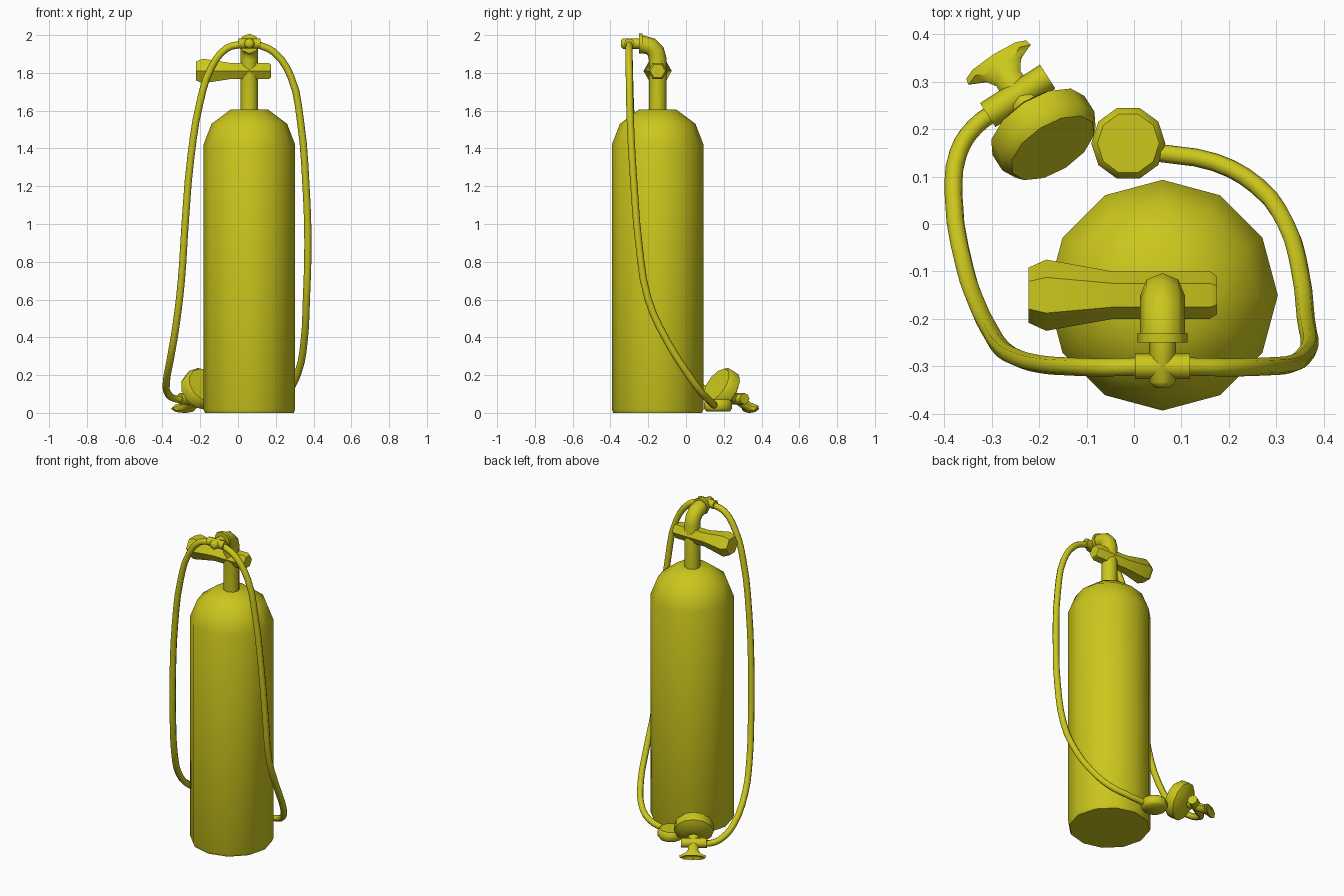
import bpy, bmesh
from math import cos, sin, pi, radians
from mathutils import Matrix, Vector

if "Cube" in bpy.data.objects:
    bpy.data.objects.remove(bpy.data.objects["Cube"])

mat = bpy.data.materials.new("yellow")
mat.diffuse_color = (0.6, 0.57, 0.012, 1)
mat.use_nodes = True
mat.node_tree.nodes["Principled BSDF"].inputs["Base Color"].default_value = mat.diffuse_color


def frame(origin, z_axis, x_axis):
    """Local frame: Z along z_axis, X near x_axis."""
    z = Vector(z_axis).normalized()
    y = z.cross(Vector(x_axis)).normalized()
    m = Matrix((y.cross(z), y, z)).transposed().to_4x4()
    m.translation = Vector(origin)
    return m


def finish(ob, angle):
    ob.data.materials.append(mat)
    bpy.ops.object.select_all(action='DESELECT')
    ob.select_set(True)
    bpy.context.view_layer.objects.active = ob
    bpy.ops.object.shade_smooth_by_angle(angle=radians(angle))


def loft(name, sections, sides, matrix, angle=50, turn=0.0):
    """Stack of elliptical rings (half width, half depth, height), capped."""
    bm = bmesh.new()
    rings = []
    for a, b, h in sections:
        rings.append([bm.verts.new((a * cos(turn + 2 * pi * i / sides),
                                    b * sin(turn + 2 * pi * i / sides), h))
                      for i in range(sides)])
    for lo, hi in zip(rings, rings[1:]):
        for i in range(sides):
            j = (i + 1) % sides
            bm.faces.new((lo[i], lo[j], hi[j], hi[i]))
    bm.faces.new(rings[0][::-1])
    bm.faces.new(rings[-1])
    bm.transform(matrix)
    me = bpy.data.meshes.new(name)
    bm.to_mesh(me)
    bm.free()
    ob = bpy.data.objects.new(name, me)
    bpy.context.collection.objects.link(ob)
    finish(ob, angle)


def lathe(name, profile, sides, matrix, **kw):
    loft(name, [(r, r, h) for r, h in profile], sides, matrix, **kw)


def tube(name, points, radius, smooth=True):
    """Round tube through the points, converted to a mesh."""
    cu = bpy.data.curves.new(name, 'CURVE')
    cu.dimensions = '3D'
    cu.bevel_depth = radius
    cu.bevel_resolution = 2
    cu.use_fill_caps = True
    cu.resolution_u = 3
    if smooth:
        sp = cu.splines.new('BEZIER')
        sp.bezier_points.add(len(points) - 1)
        for bp, p in zip(sp.bezier_points, points):
            bp.co = p
            bp.handle_left_type = bp.handle_right_type = 'AUTO'
    else:
        sp = cu.splines.new('POLY')
        sp.points.add(len(points) - 1)
        for q, p in zip(sp.points, points):
            q.co = (*p, 1)
    ob = bpy.data.objects.new(name, cu)
    bpy.context.collection.objects.link(ob)
    bpy.ops.object.select_all(action='DESELECT')
    ob.select_set(True)
    bpy.context.view_layer.objects.active = ob
    bpy.ops.object.convert(target='MESH')
    finish(bpy.context.view_layer.objects.active, 60)


CX, CY = 0.06, -0.15

# Air tank
lathe("tank", [(0.235, 0), (0.243, 0.02), (0.243, 1.42), (0.2, 1.53), (0.1, 1.605)],
      12, frame((CX, CY, 0), (0, 0, 1), (1, 0, 0)))

# Valve stem with elbow to the front
tube("valve_stem", [(CX, y, z) for y, z in
                    [(-0.15, 1.58), (-0.15, 1.875), (-0.16, 1.913), (-0.187, 1.94),
                     (-0.225, 1.95), (-0.25, 1.95)]], 0.047, smooth=False)

# Valve cross bar and flared knob
lathe("valve_knob", [(0.058, -0.222), (0.075, -0.185), (0.05, -0.045), (0.05, 0.16), (0.04, 0.175)],
      6, frame((0, CY, 1.81), (1, 0, 0), (0, 1, 0)))

# Hose junction on the elbow outlet
front = frame((CX, 0, 1.955), (0, -1, 0), (1, 0, 0))
lathe("outlet_collar", [(0.053, 0.23), (0.053, 0.25)], 8, front)
lathe("outlet_pin", [(0.028, 0.24), (0.028, 0.333), (0.016, 0.345)], 8, front)
lathe("hose_junction", [(0.027, 0.002), (0.027, 0.118)], 8,
      frame((0, -0.3, 1.955), (1, 0, 0), (0, 1, 0)))

# Hoses
tube("right_hose", [(0.1, -0.3, 1.952), (0.19, -0.302, 1.91), (0.28, -0.3, 1.78),
                    (0.33, -0.295, 1.55), (0.36, -0.275, 1.2), (0.37, -0.25, 0.9),
                    (0.362, -0.2, 0.6), (0.35, -0.1, 0.38), (0.32, 0, 0.22),
                    (0.26, 0.08, 0.11), (0.17, 0.13, 0.06), (0.05, 0.15, 0.04)], 0.019)
tube("left_hose", [(0.02, -0.3, 1.952), (-0.06, -0.302, 1.93), (-0.14, -0.3, 1.83),
                   (-0.2, -0.295, 1.65), (-0.25, -0.28, 1.35), (-0.28, -0.26, 1.0),
                   (-0.3, -0.23, 0.7), (-0.33, -0.17, 0.45), (-0.357, -0.09, 0.29),
                   (-0.38, 0.06, 0.15), (-0.37, 0.15, 0.1), (-0.335, 0.205, 0.075),
                   (-0.28, 0.245, 0.07)], 0.019)

# Gauge disc lying beside the tank
lathe("gauge", [(0.065, 0.008), (0.078, 0.022), (0.078, 0.055), (0.065, 0.07)], 10,
      frame((-0.012, 0.17, 0), (0, 0, 1), (1, 0, 0)))

# Breathing regulator, tilted face up
axis, side = Vector((-0.47, 0.735, -0.5)), Vector((0.84, 0.54, 0))
reg = frame((-0.192, 0.193, 0.125), axis, side)
lathe("regulator_body", [(0.1, -0.045), (0.115, -0.025), (0.115, 0.02), (0.075, 0.045)], 12, reg)
lathe("regulator_tee", [(0.03, -0.075), (0.03, 0.075)], 8,
      frame((-0.245, 0.27, 0.075), side, (0, 0, 1)))

# Mouthpiece with wide bite flange
loft("mouthpiece", [(0.032, 0.027, 0.06), (0.03, 0.027, 0.155), (0.045, 0.025, 0.18),
                    (0.078, 0.025, 0.195), (0.075, 0.025, 0.21), (0.04, 0.02, 0.2)], 8, reg)
